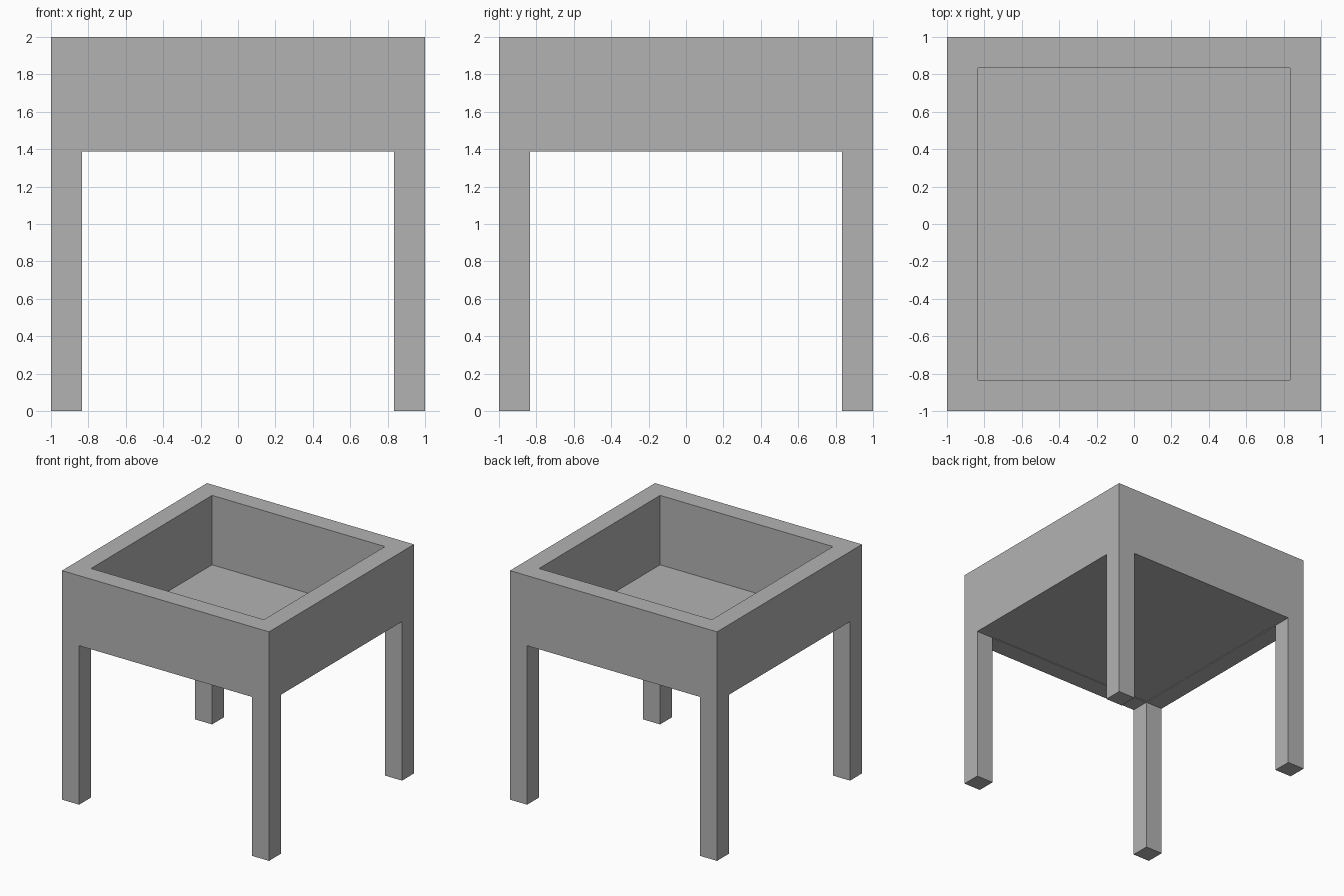
import bpy
import bmesh

cube = bpy.data.objects.get("Cube")
if cube:
    bpy.data.objects.remove(cube, do_unlink=True)

HALF, WALL = 1.0, 0.165        # half width, wall and leg thickness
TOP, BASE = 2.0, 1.388         # rim height, underside of the tray
FLOOR = 0.006                  # thickness of the tray floor

grey = bpy.data.materials.new("plain grey")
colour = (0.45, 0.45, 0.45, 1)
grey.diffuse_color = colour
grey.use_nodes = True
grey.node_tree.nodes["Principled BSDF"].inputs["Base Color"].default_value = colour


def extrude_up(bm, faces, height):
    """Extrude faces along z and return the moved faces."""
    new = bmesh.ops.extrude_face_region(bm, geom=faces)["geom"]
    verts = [g for g in new if isinstance(g, bmesh.types.BMVert)]
    bmesh.ops.translate(bm, verts=verts, vec=(0, 0, height))
    bmesh.ops.delete(bm, geom=faces, context="FACES_ONLY")
    return [g for g in new if isinstance(g, bmesh.types.BMFace)]


# Square table body with a 3 x 3 plan: the corner cells become legs
bm = bmesh.new()
lines = (-HALF, -HALF + WALL, HALF - WALL, HALF)
grid = [[bm.verts.new((x, y, BASE)) for x in lines] for y in lines]
cells = {}
for j in range(3):
    for i in range(3):
        cells[i, j] = bm.faces.new((grid[j][i], grid[j][i + 1],
                                    grid[j + 1][i + 1], grid[j + 1][i]))

# Underside copy, with the four legs drawn down from its corners
under = bmesh.ops.duplicate(bm, geom=list(cells.values()))["face_map"]
for corner in ((0, 0), (2, 0), (0, 2), (2, 2)):
    extrude_up(bm, [under[cells[corner]]], -BASE)

# Walls raised around a thin sunken floor
rim = [face for key, face in cells.items() if key != (1, 1)]
extrude_up(bm, rim, TOP - BASE)
bmesh.ops.translate(bm, verts=[], vec=(0, 0, 0))
bmesh.ops.remove_doubles(bm, verts=bm.verts, dist=0.0001)
extrude_up(bm, [cells[1, 1]], FLOOR)
bmesh.ops.recalc_face_normals(bm, faces=bm.faces)
bmesh.ops.dissolve_limit(bm, angle_limit=0.01, verts=bm.verts, edges=bm.edges)

mesh = bpy.data.meshes.new("tray_table")
bm.to_mesh(mesh)
bm.free()
mesh.materials.append(grey)
table = bpy.data.objects.new("tray_table", mesh)
bpy.context.collection.objects.link(table)
